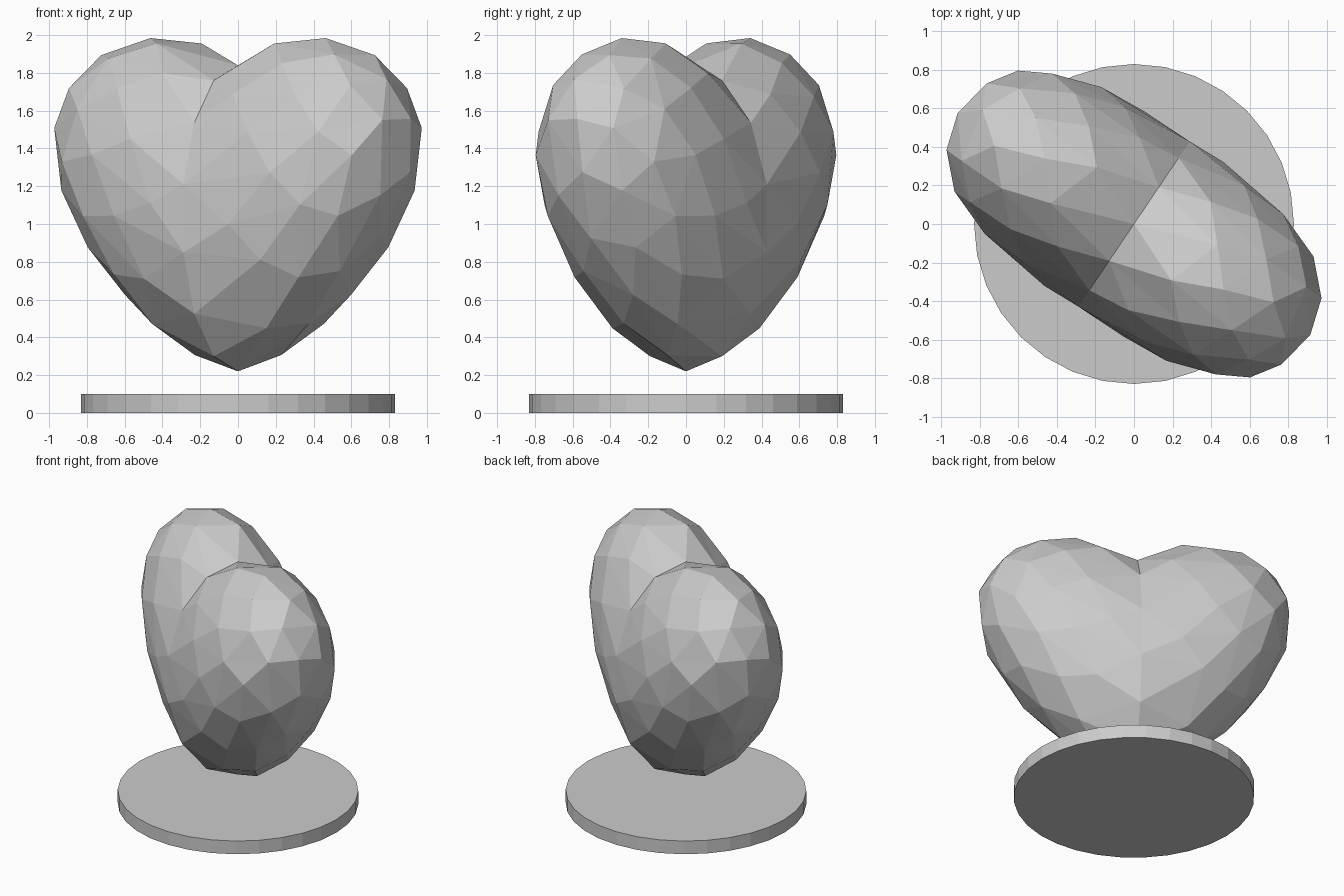
import bpy, bmesh, math
from mathutils import Matrix

if "Cube" in bpy.data.objects:
    bpy.data.objects.remove(bpy.data.objects["Cube"])

ANGLE = math.radians(-34)          # heart is turned about the vertical
HALF_W, HALF_T, HALF_H = 1.09, 0.53, 0.81


def make_object(name, bm):
    mesh = bpy.data.meshes.new(name)
    bm.to_mesh(mesh)
    bm.free()
    obj = bpy.data.objects.new(name, mesh)
    bpy.context.collection.objects.link(obj)
    return obj


def sphere_points(ring=14, count=46):
    """Centre ring for the crease plus mirrored spiral points on both lobes."""
    pts = []
    for i in range(ring):
        a = 2 * math.pi * (i / ring) + math.pi / 2
        pts.append((0, math.cos(a), math.sin(a)))
    for i in range(count):
        x = 0.18 + 0.82 * (i + 0.5) / count
        r = math.sqrt(1 - x * x)
        a = i * math.pi * (3 - math.sqrt(5))
        for s in (-1, 1):
            pts.append((s * x, s * r * math.cos(a), r * math.sin(a)))
    return pts


def to_heart(co):
    """Stretch a unit sphere point and lift it with distance from the crease."""
    x, y, z = co
    t = abs(x)
    lift = 0.43 * t ** (1 - 0.3 * z)
    return (HALF_W * x,
            HALF_T * y * (1 + 0.3 * t * t),
            1.03 + HALF_H * z + lift)


# Faceted heart
bm = bmesh.new()
for p in sphere_points():
    bm.verts.new(p)
bmesh.ops.convex_hull(bm, input=bm.verts[:])
for v in bm.verts:
    v.co = to_heart(v.co)
bmesh.ops.rotate(bm, verts=bm.verts[:], cent=(0, 0, 0),
                 matrix=Matrix.Rotation(ANGLE, 3, 'Z'))
bmesh.ops.recalc_face_normals(bm, faces=bm.faces[:])
make_object("heart", bm)

# Round base disc
bm = bmesh.new()
bmesh.ops.create_cone(bm, cap_ends=True, segments=32, radius1=0.83,
                      radius2=0.83, depth=0.1,
                      matrix=Matrix.Translation((0, 0, 0.05)))
make_object("base_disc", bm)
